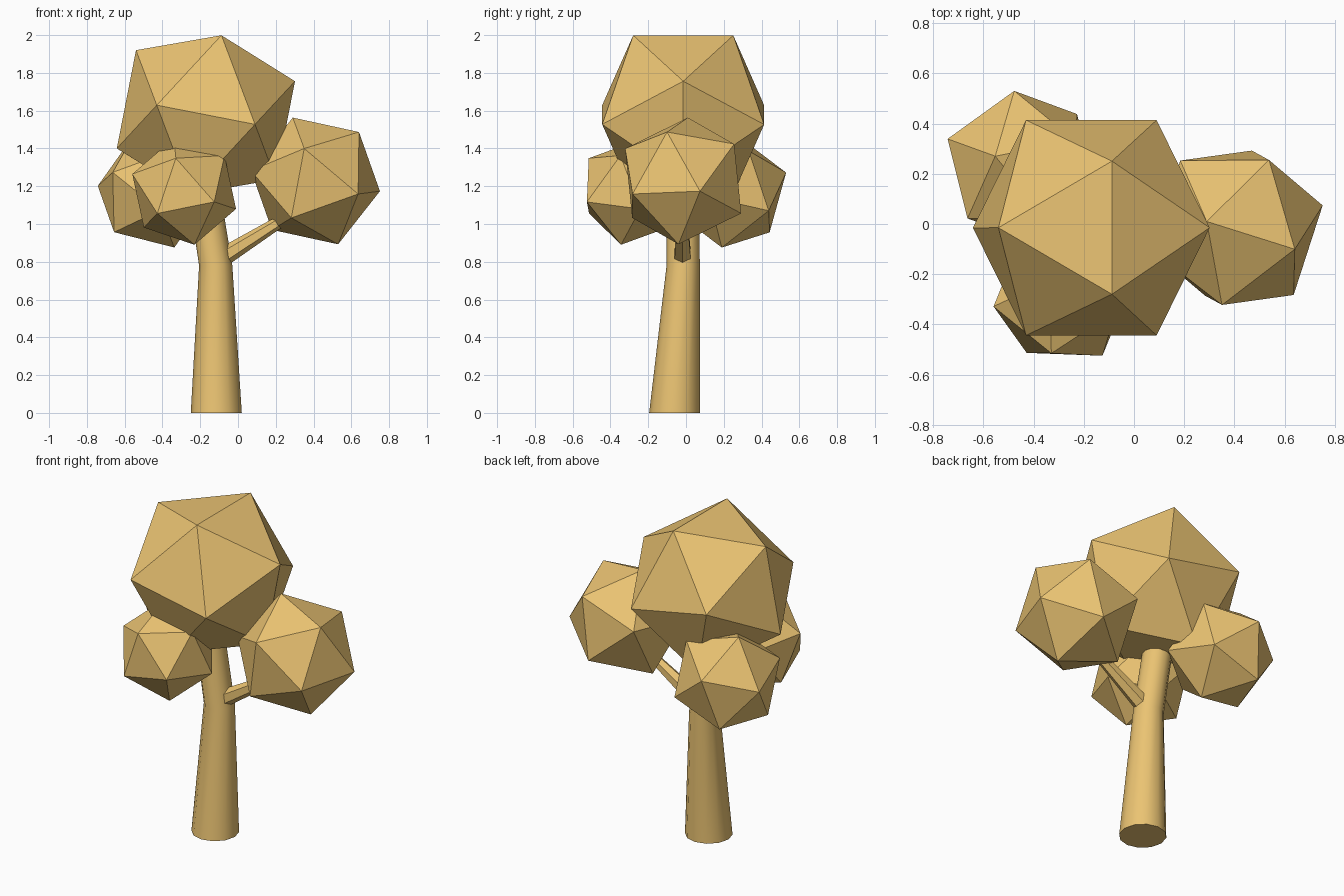
import bpy, bmesh, math
from mathutils import Vector, Matrix

if "Cube" in bpy.data.objects:
    bpy.data.objects.remove(bpy.data.objects["Cube"])

mat = bpy.data.materials.new("golden_wood")
mat.diffuse_color = (0.83, 0.55, 0.17, 1)
mat.use_nodes = True
mat.node_tree.nodes["Principled BSDF"].inputs["Base Color"].default_value = mat.diffuse_color


def finish(name, bm):
    bmesh.ops.recalc_face_normals(bm, faces=bm.faces[:])
    me = bpy.data.meshes.new(name)
    bm.to_mesh(me)
    bm.free()
    ob = bpy.data.objects.new(name, me)
    bpy.context.collection.objects.link(ob)
    me.materials.append(mat)
    return ob


def basis(a, b):
    # orthonormal frame: first axis along a, second towards b
    a = Vector(a).normalized()
    b = Vector(b)
    b = (b - a * b.dot(a)).normalized()
    return Matrix((a, b, a.cross(b))).transposed()


def foliage(name, centre, radius, corner, neighbour):
    # icosahedron turned so two adjacent corners point in the given directions
    bm = bmesh.new()
    bmesh.ops.create_icosphere(bm, subdivisions=1, radius=radius)
    bm.verts.ensure_lookup_table()
    v = bm.verts[0]
    w = v.link_edges[0].other_vert(v)
    rot = basis(corner, neighbour) @ basis(v.co, w.co).transposed()
    bm.transform(Matrix.Translation(centre) @ rot.to_4x4())
    return finish(name, bm)


def loft(name, stations, sides, u, v):
    # capped tube through (centre, radius) stations, rings spanned by u and v
    bm = bmesh.new()
    u, v = Vector(u).normalized(), Vector(v).normalized()
    rings = []
    for c, r in stations:
        angles = [2 * math.pi * i / sides for i in range(sides)]
        rings.append([bm.verts.new(Vector(c) + r * (math.cos(t) * u + math.sin(t) * v))
                      for t in angles])
    for lo, hi in zip(rings, rings[1:]):
        for i in range(sides):
            j = (i + 1) % sides
            bm.faces.new((lo[i], lo[j], hi[j], hi[i]))
    bm.faces.new(rings[0])
    bm.faces.new(rings[-1])
    return finish(name, bm)


# bent, tapering trunk
trunk = loft("trunk", [((-0.115, -0.06, 0), 0.135),
                       ((-0.118, -0.015, 0.78), 0.088),
                       ((-0.20, -0.015, 1.30), 0.085)], 12, (1, 0, 0), (0, 1, 0))
bpy.context.view_layer.objects.active = trunk
trunk.select_set(True)
bpy.ops.object.shade_smooth_by_angle(angle=math.radians(40))

# six-sided side branch, ridge up
loft("branch", [((-0.12, -0.018, 0.80), 0.053), ((0.33, -0.018, 1.08), 0.025)],
     6, (-0.28, 0, 0.45), (0, 1, 0))

# foliage clumps
foliage("main_crown", (-0.17, -0.015, 1.578), 0.504, (0.082, 0.265, 0.42), (0.082, -0.265, 0.42))
foliage("right_foliage", (0.41, -0.015, 1.228), 0.357, (-0.12, 0.025, 0.335), (0.23, -0.085, 0.252))
foliage("front_foliage", (-0.285, -0.285, 1.172), 0.293, (-0.045, -0.235, 0.18), (0.155, -0.24, -0.05))
foliage("back_foliage", (-0.445, 0.23, 1.172), 0.318, (-0.30, 0.11, 0.03), (-0.035, 0.30, 0.10))
